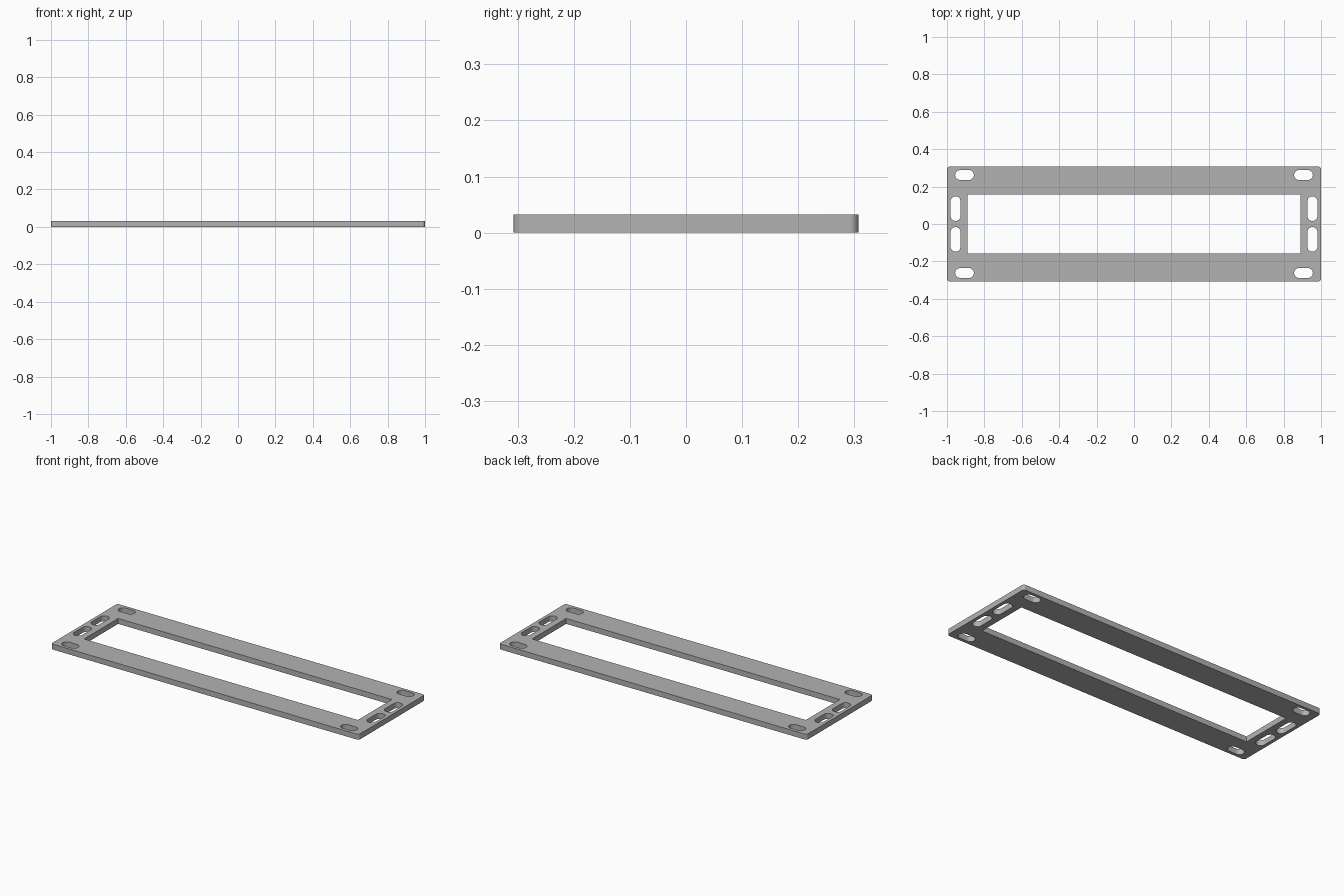
import bpy
from math import cos, sin, pi

cube = bpy.data.objects.get("Cube")
if cube:
    bpy.data.objects.remove(cube)

THICK = 0.032

# Plain grey finish
grey = bpy.data.materials.new("plain_grey")
grey.use_nodes = True
colour = (0.45, 0.45, 0.45, 1)
grey.diffuse_color = colour
grey.node_tree.nodes["Principled BSDF"].inputs["Base Color"].default_value = colour


def rounded_rect(cx, cy, w, h, r, steps=8):
    """Outline of a rectangle with corners of radius r."""
    if r == 0:
        steps = 0
    points = []
    for i, (sx, sy) in enumerate([(1, 1), (-1, 1), (-1, -1), (1, -1)]):
        for k in range(steps + 1):
            a = (i + k / max(steps, 1)) * pi / 2
            points.append((cx + sx * (w / 2 - r) + r * cos(a),
                           cy + sy * (h / 2 - r) + r * sin(a)))
    return points


# Outer edge and central opening
outlines = [rounded_rect(0, 0, 2, 0.614, 0.015),
            rounded_rect(0, 0, 1.78, 0.316, 0)]

# Mounting slots, mirrored to all four corners
for sx in (-1, 1):
    for sy in (-1, 1):
        outlines.append(rounded_rect(sx * 0.906, sy * 0.262, 0.1, 0.053, 0.0262))
        outlines.append(rounded_rect(sx * 0.954, sy * 0.082, 0.053, 0.131, 0.0262))

# Flat filled profile, extruded to the plate thickness
profile = bpy.data.curves.new("frame_plate", "CURVE")
profile.dimensions = "2D"
profile.fill_mode = "BOTH"
profile.extrude = THICK / 2
for outline in outlines:
    spline = profile.splines.new("POLY")
    spline.points.add(len(outline) - 1)
    for point, (x, y) in zip(spline.points, outline):
        point.co = (x, y, 0, 1)
    spline.use_cyclic_u = True
profile.materials.append(grey)

plate = bpy.data.objects.new("frame_plate", profile)
plate.location.z = THICK / 2
bpy.context.collection.objects.link(plate)

# Solid mesh with welded caps and sharp rims
bpy.ops.object.select_all(action="DESELECT")
plate.select_set(True)
bpy.context.view_layer.objects.active = plate
bpy.ops.object.convert(target="MESH")
bpy.ops.object.mode_set(mode="EDIT")
bpy.ops.mesh.select_all(action="SELECT")
bpy.ops.mesh.remove_doubles(threshold=0.00005)
bpy.ops.mesh.normals_make_consistent(inside=False)
bpy.ops.object.mode_set(mode="OBJECT")
bpy.ops.object.shade_smooth_by_angle(angle=pi / 6)
